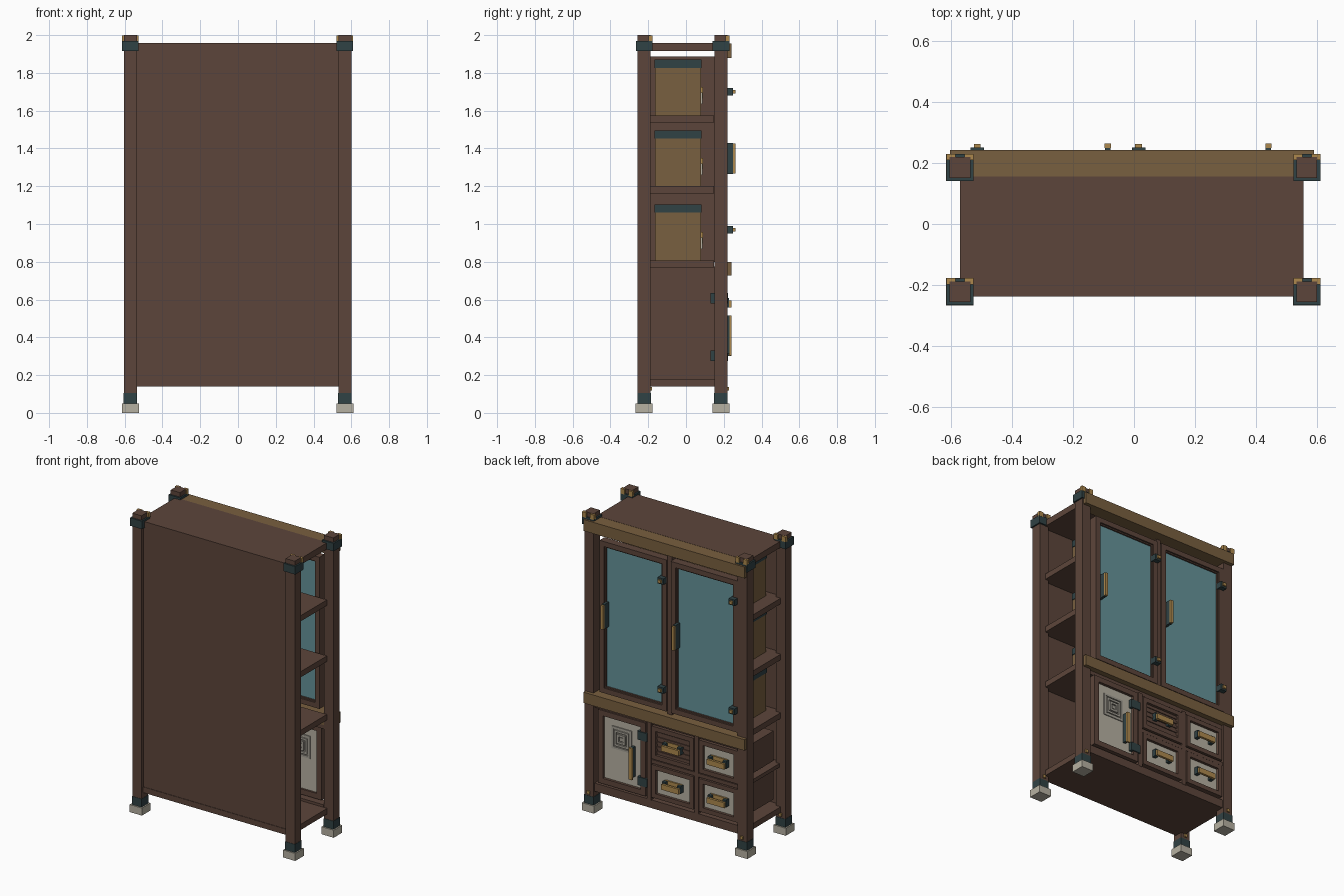
import bpy

def mat(name, r, g, b):
    m = bpy.data.materials.new(name)
    m.diffuse_color = (r, g, b, 1)
    return m

BROWN = mat("dark_brown_wood", .108, .060, .043)
TAN = mat("tan_wood", .190, .115, .050)
BRASS = mat("brass", .42, .25, .075)
DARK = mat("dark_iron", .030, .054, .058)
CREAM = mat("cream_stone", .47, .44, .36)
GREY = mat("grey_stone", .36, .34, .29)
GLASS = mat("teal_glass", .13, .29, .32)


def box(name, m, x0, x1, y0, y1, z0, z1):
    v = [(x, y, z) for x in (x0, x1) for y in (y0, y1) for z in (z0, z1)]
    f = [(0, 1, 3, 2), (4, 6, 7, 5), (0, 4, 5, 1), (2, 3, 7, 6), (0, 2, 6, 4), (1, 5, 7, 3)]
    me = bpy.data.meshes.new(name)
    me.from_pydata(v, [], f)
    me.materials.append(m)
    ob = bpy.data.objects.new(name, me)
    bpy.context.collection.objects.link(ob)
    return ob


def frame(name, m, x0, x1, z0, z1, w, y0, y1):
    """Rectangular frame made of two stiles and two rails."""
    box(name + "_stile", m, x0, x0 + w, y0, y1, z0, z1)
    box(name + "_stile", m, x1 - w, x1, y0, y1, z0, z1)
    box(name + "_rail", m, x0 + w, x1 - w, y0, y1, z0, z0 + w)
    box(name + "_rail", m, x0 + w, x1 - w, y0, y1, z1 - w, z1)


# corner posts with feet, iron collars and brass corner tabs
for cx in (-.570, .566):
    for cy in (-.222, .185):
        box("post", BROWN, cx - .034, cx + .034, cy - .034, cy + .034, .10, 2.0)
        box("foot", CREAM, cx - .045, cx + .045, cy - .045, cy + .045, 0, .05)
        box("foot_collar", DARK, cx - .036, cx + .036, cy - .036, cy + .036, .05, .105)
        box("foot_stud", BRASS, cx - .01, cx + .01, cy + .03, cy + .043, .118, .138)
        box("post_cap", DARK, cx - .044, cx + .044, cy - .044, cy + .044, 1.917, 1.97)
        for s in (-1, 1):
            a, b = sorted((cx + s * .015, cx + s * .044))
            box("cap_tab", BRASS, a, b, cy + .024, cy + .045, 1.965, 1.999)

# carcass: back panel, floor, top, rails
box("back_panel", BROWN, -.54, .535, -.235, -.215, .175, 1.923)
box("back_top_rail", BROWN, -.54, .535, -.238, -.20, 1.923, 1.957)
box("floor_board", BROWN, -.57, .555, -.238, .155, .14, .178)
box("top_board", BROWN, -.57, .555, -.223, .155, 1.915, 1.957)
for z0, z1 in ((1.88, 1.956), (.727, .80)):
    box("front_beam", TAN, -.603, .59, .153, .242, z0, z1)

# shelves and central dividers
for z in (1.537, 1.162, .77):
    box("shelf", BROWN, -.57, .555, -.22, .148, z, z + .038)
box("upper_divider", BROWN, -.035, -.015, -.22, .15, .80, 1.888)
box("lower_divider", BROWN, .13, .15, -.22, .18, .178, .775)

# storage boxes with dark lids and labels
for z in (.808, 1.20, 1.575):
    for x0, x1 in ((-.477, -.07), (.03, .355)):
        c = (x0 + x1) / 2
        box("storage_box", TAN, x0, x1, -.165, .08, z, z + .252)
        box("storage_box_lid", DARK, x0 - .004, x1 + .004, -.168, .083, z + .252, z + .296)
        box("box_label", CREAM, c - .05, c + .05, .08, .087, z + .06, z + .12)
        box("box_label_holder", BRASS, c - .04, c + .04, .08, .091, z + .09, z + .15)

# glazed upper doors with handles and hinges
for x0, x1, hx, kx in ((-.008, .488, .440, .015), (-.536, -.040, -.086, -.513)):
    frame("glass_door", BROWN, x0, x1, .82, 1.835, .034, .165, .218)
    frame("glass_bead", BROWN, x0 + .034, x1 - .034, .854, 1.801, .008, .175, .208)
    box("door_glass", GLASS, x0 + .03, x1 - .03, .186, .198, .85, 1.805)
    box("door_handle_base", DARK, hx - .009, hx + .009, .195, .249, 1.265, 1.43)
    box("door_handle_grip", BRASS, hx - .010, hx + .010, .249, .263, 1.268, 1.427)
    for z in (.97, 1.70):
        box("door_hinge", DARK, kx - .022, kx + .022, .205, .250, z - .02, z + .02)
        box("door_hinge_pin", BRASS, kx - .011, kx + .011, .25, .262, z - .01, z + .01)
box("door_mullion", BROWN, -.04, -.008, .16, .205, .80, 1.86)

# lower face rails and stiles
box("lower_rail", BROWN, -.54, .53, .15, .21, .14, .195)
box("lower_top_rail", BROWN, -.54, .53, .155, .205, .70, .73)
for x in (.125, -.225):
    box("lower_stile", BROWN, x - .015, x + .015, .155, .212, .19, .71)
box("drawer_rail", BROWN, -.536, .125, .155, .208, .44, .465)

# small cream door with nested square emblem on both faces
frame("small_door", BROWN, .15, .50, .21, .70, .036, .17, .216)
box("small_door_panel", CREAM, .18, .47, .183, .198, .24, .67)
for ya, yb in ((.198, 1), (.183, -1)):
    for i, h in enumerate((.075, .053, .031)):
        d = yb * (.006 + .003 * i)
        a, b = sorted((ya, ya + d))
        frame("door_emblem", GREY, .335 - h, .335 + h, .535 - h, .535 + h, .014, a, b)
    a, b = sorted((ya, ya + yb * .008))
    box("emblem_centre", GREY, .323, .347, a, b, .523, .547)
box("small_handle_base", DARK, .236, .254, .195, .230, .315, .515)
box("small_handle_grip", BRASS, .232, .258, .230, .242, .305, .516)
for z in (.302, .607):
    box("small_door_hinge", DARK, .135, .205, .13, .222, z - .028, z + .028)

# four drawers, the one beside the small door's top is plain brown
for col, (x0, x1) in enumerate(((-.205, .105), (-.53, -.245))):
    c = (x0 + x1) / 2
    for row, zc in enumerate((.325, .583)):
        face = BROWN if (col, row) == (0, 1) else CREAM
        box("drawer_box", BROWN, x0, x1, -.17, .175, zc - .10, zc + .10)
        frame("drawer_frame", BROWN, x0, x1, zc - .11, zc + .11, .03, .165, .214)
        box("drawer_front", face, x0 + .028, x1 - .028, .175, .196, zc - .082, zc + .082)
        if face is BROWN:
            for k in range(5):
                z = zc - .064 + k * .032
                box("drawer_slat", BROWN, x0 + .03, x1 - .03, .196, .202, z - .008, z + .008)
        box("drawer_grip", BRASS, c - .065, c + .065, .226, .242, zc - .024, zc + .012)
        for s in (-.055, .055):
            box("drawer_handle_arm", DARK, c + s - .012, c + s + .012, .19, .228, zc - .024, zc + .024)
        box("drawer_handle_plate", BRASS, c - .06, c + .06, .194, .206, zc, zc + .026)

# drawer bay shelf
box("drawer_bay_shelf", BROWN, -.56, .13, -.22, .155, .44, .465)
